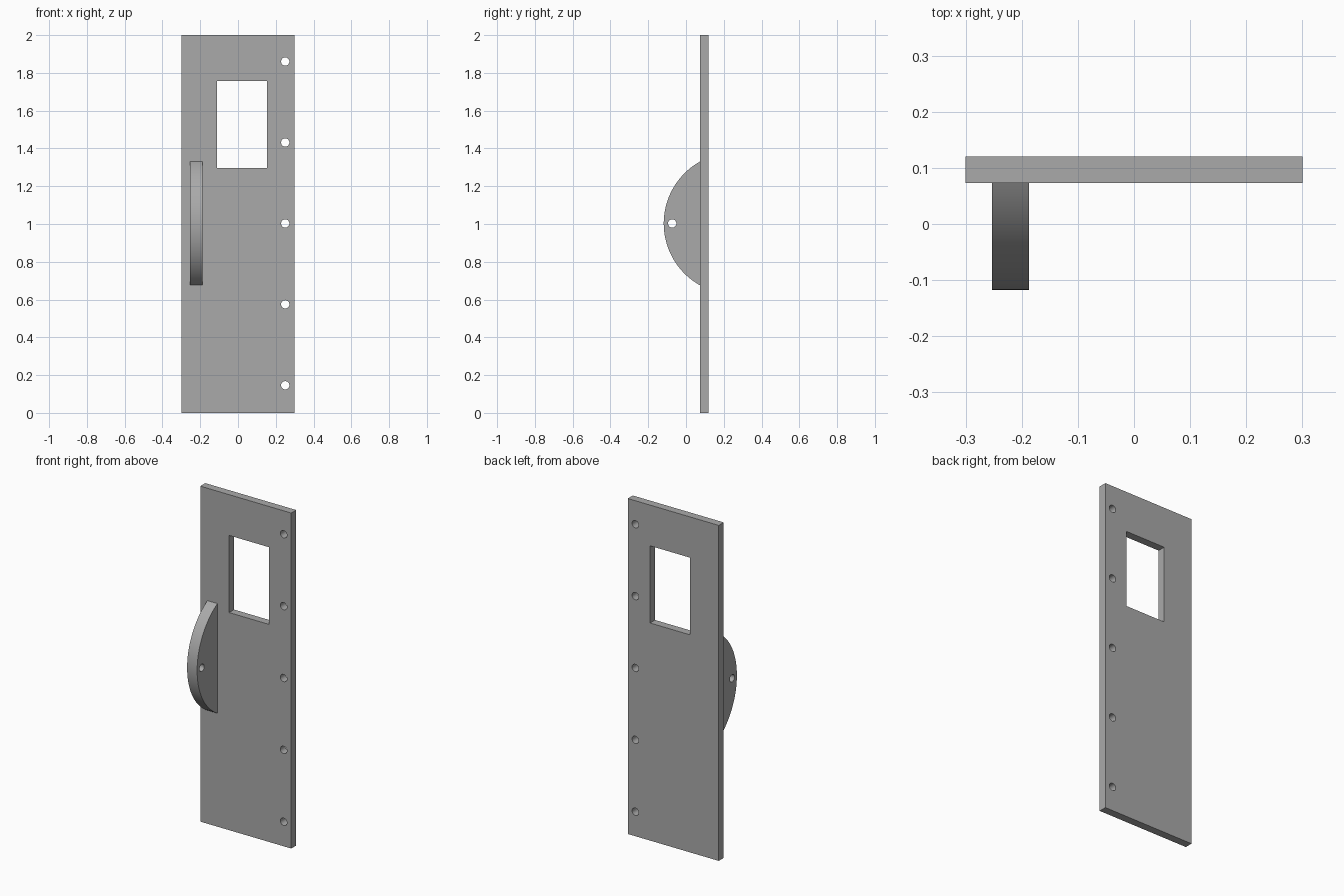
import bpy
from math import pi, sin, cos, asin, radians

cube = bpy.data.objects.get("Cube")
if cube:
    bpy.data.objects.remove(cube, do_unlink=True)

grey = bpy.data.materials.new("grey")
grey.use_nodes = True
colour = (0.4, 0.4, 0.4, 1)
grey.diffuse_color = colour
grey.node_tree.nodes["Principled BSDF"].inputs["Base Color"].default_value = colour


def arc(cx, cy, r, start, end, steps):
    """Points along an arc, both ends included."""
    angles = [start + (end - start) * i / steps for i in range(steps + 1)]
    return [(cx + r * cos(a), cy + r * sin(a)) for a in angles]


def circle(cx, cy, r=0.022, steps=32):
    return arc(cx, cy, r, 0, 2 * pi, steps)[:-1]


def rectangle(x0, x1, y0, y1):
    return [(x0, y0), (x1, y0), (x1, y1), (x0, y1)]


def slab(name, outlines, thickness, location, rotation):
    """Extrude a flat outline; the inner outlines become through holes."""
    curve = bpy.data.curves.new(name, "CURVE")
    curve.dimensions = "2D"
    curve.fill_mode = "BOTH"
    curve.extrude = thickness / 2
    for points in outlines:
        spline = curve.splines.new("POLY")
        spline.points.add(len(points) - 1)
        for p, (x, y) in zip(spline.points, points):
            p.co = (x, y, 0, 1)
        spline.use_cyclic_u = True
    obj = bpy.data.objects.new(name, curve)
    obj.location = location
    obj.rotation_euler = rotation
    bpy.context.collection.objects.link(obj)
    bpy.ops.object.select_all(action="DESELECT")
    obj.select_set(True)
    bpy.context.view_layer.objects.active = obj
    bpy.ops.object.convert(target="MESH")
    obj = bpy.context.object
    obj.name = name
    # Weld the caps to the rim
    bpy.ops.object.mode_set(mode="EDIT")
    bpy.ops.mesh.select_all(action="SELECT")
    bpy.ops.mesh.remove_doubles(threshold=0.0001)
    bpy.ops.mesh.normals_make_consistent(inside=False)
    bpy.ops.object.mode_set(mode="OBJECT")
    obj.data.materials.clear()
    obj.data.materials.append(grey)
    bpy.ops.object.shade_smooth_by_angle(angle=radians(30))
    return obj


# Door panel with a window opening and a column of screw holes
panel_front, panel_back = 0.073, 0.12
screw_holes = [circle(0.25, 1.003 + 0.4285 * i) for i in range(-2, 3)]
slab("door_panel",
     [rectangle(-0.3, 0.3, 0, 2), rectangle(-0.11, 0.153, 1.297, 1.757)] + screw_holes,
     panel_back - panel_front,
     (0, (panel_front + panel_back) / 2, 0), (pi / 2, 0, 0))

# Handle: circular segment standing on the panel, with a cross hole
half_chord, rise, mid_z = 0.327, 0.191, 1.003
radius = (half_chord ** 2 + rise ** 2) / (2 * rise)
spread = asin(half_chord / radius)
bow = arc(panel_front - rise + radius, mid_z, radius, pi - spread, pi + spread, 48)
slab("handle", [bow, circle(-0.073, mid_z)], 0.066,
     (-0.22, 0, 0), (pi / 2, 0, pi / 2))
